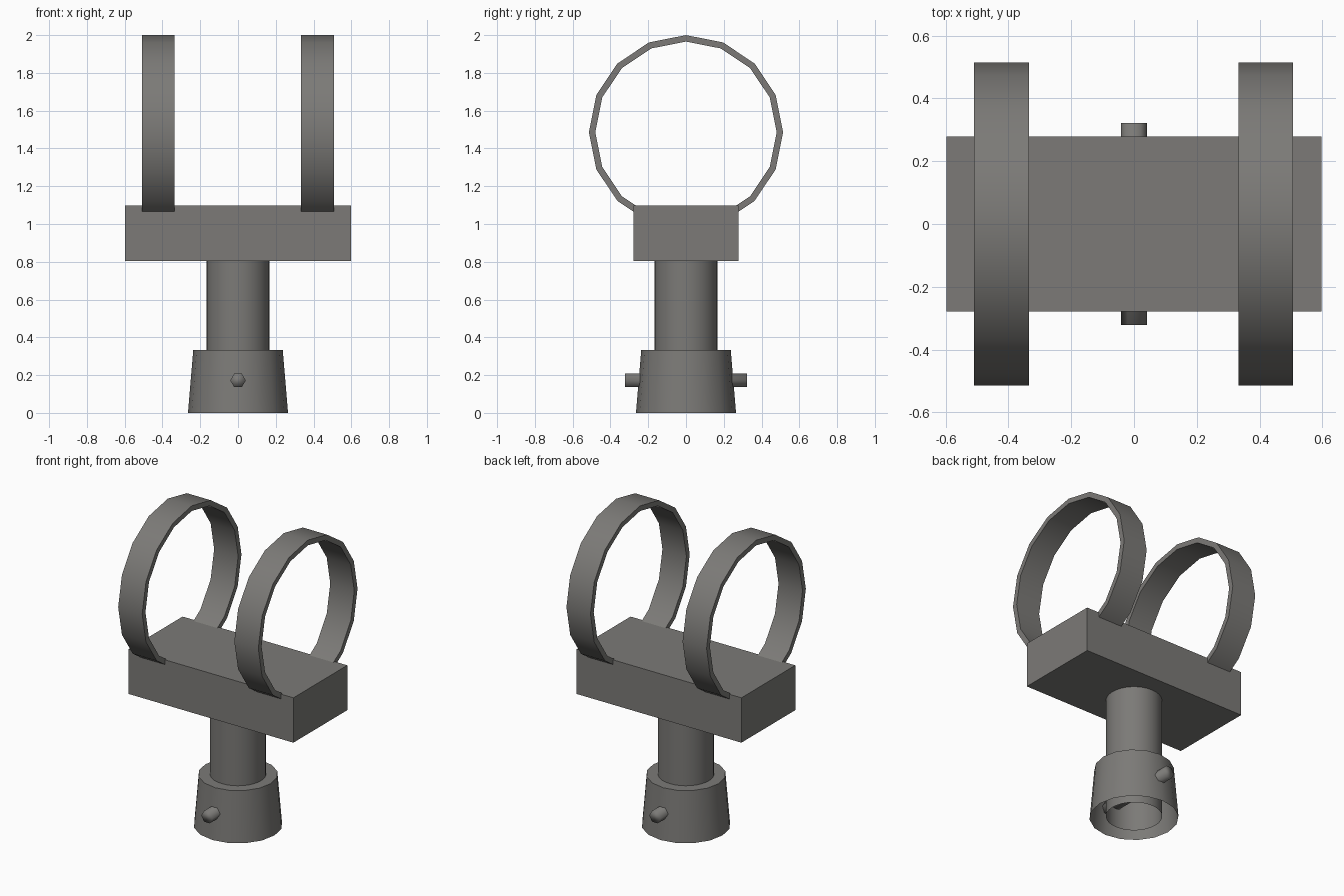
import bpy
import bmesh
from math import cos, sin, pi, radians

cube = bpy.data.objects.get("Cube")
if cube:
    bpy.data.objects.remove(cube, do_unlink=True)

# Single warm grey finish
grey = bpy.data.materials.new("warm_grey")
grey.use_nodes = True
colour = (0.20, 0.195, 0.185, 1)
grey.diffuse_color = colour
grey.node_tree.nodes["Principled BSDF"].inputs["Base Color"].default_value = colour


def lathe(name, profile, sides, axis="Z", location=(0, 0, 0), closed=False):
    """Spin (radius, height) points round an axis into a shell."""
    bm = bmesh.new()
    loops = []
    for radius, height in profile:
        loop = []
        for i in range(sides):
            a = 2 * pi * i / sides
            u, v = radius * cos(a), radius * sin(a)
            co = {"Z": (u, v, height), "X": (height, u, v), "Y": (u, height, v)}[axis]
            loop.append(bm.verts.new(co))
        loops.append(loop)
    pairs = list(zip(loops, loops[1:]))
    if closed:
        pairs.append((loops[-1], loops[0]))
    for low, high in pairs:
        for i in range(sides):
            j = (i + 1) % sides
            quad = (low[i], low[j], high[j], high[i])
            bm.faces.new(quad[::-1] if axis == "Y" else quad)
    return finish(name, bm, location)


def finish(name, bm, location):
    mesh = bpy.data.meshes.new(name)
    bm.to_mesh(mesh)
    bm.free()
    mesh.materials.append(grey)
    obj = bpy.data.objects.new(name, mesh)
    obj.location = location
    bpy.context.collection.objects.link(obj)
    bpy.ops.object.select_all(action="DESELECT")
    obj.select_set(True)
    bpy.context.view_layer.objects.active = obj
    bpy.ops.object.shade_smooth_by_angle(angle=radians(30))
    return obj


# Saddle block
bm = bmesh.new()
bmesh.ops.create_cube(bm, size=1)
bmesh.ops.scale(bm, vec=(1.194, 0.558, 0.294), verts=bm.verts)
finish("saddle_block", bm, (0, 0, 0.95))

# Post and tapered socket, both open underneath
post_radius = 0.167
lathe("post", [(post_radius, 0.01), (post_radius, 0.81)], 32)
lathe("socket", [(0.265, 0), (0.237, 0.332), (post_radius, 0.332)], 16)

# Hexagonal cross bolt with capped ends
bolt = lathe("cross_bolt", [(0.041, -0.322), (0.041, 0.322)], 6, "Y", (0, 0, 0.172))
bm = bmesh.new()
bm.from_mesh(bolt.data)
bmesh.ops.holes_fill(bm, edges=bm.edges)
bmesh.ops.recalc_face_normals(bm, faces=bm.faces)
bm.to_mesh(bolt.data)
bm.free()

# Pair of clamp rings sunk into the block
half = 0.087
band = [(0.514, -half), (0.514, half), (0.48, half), (0.48, -half)]
for side, x in (("left", 0.42), ("right", -0.422)):
    lathe(side + "_clamp_ring", band, 16, "X", (x, 0, 1.486), closed=True)
